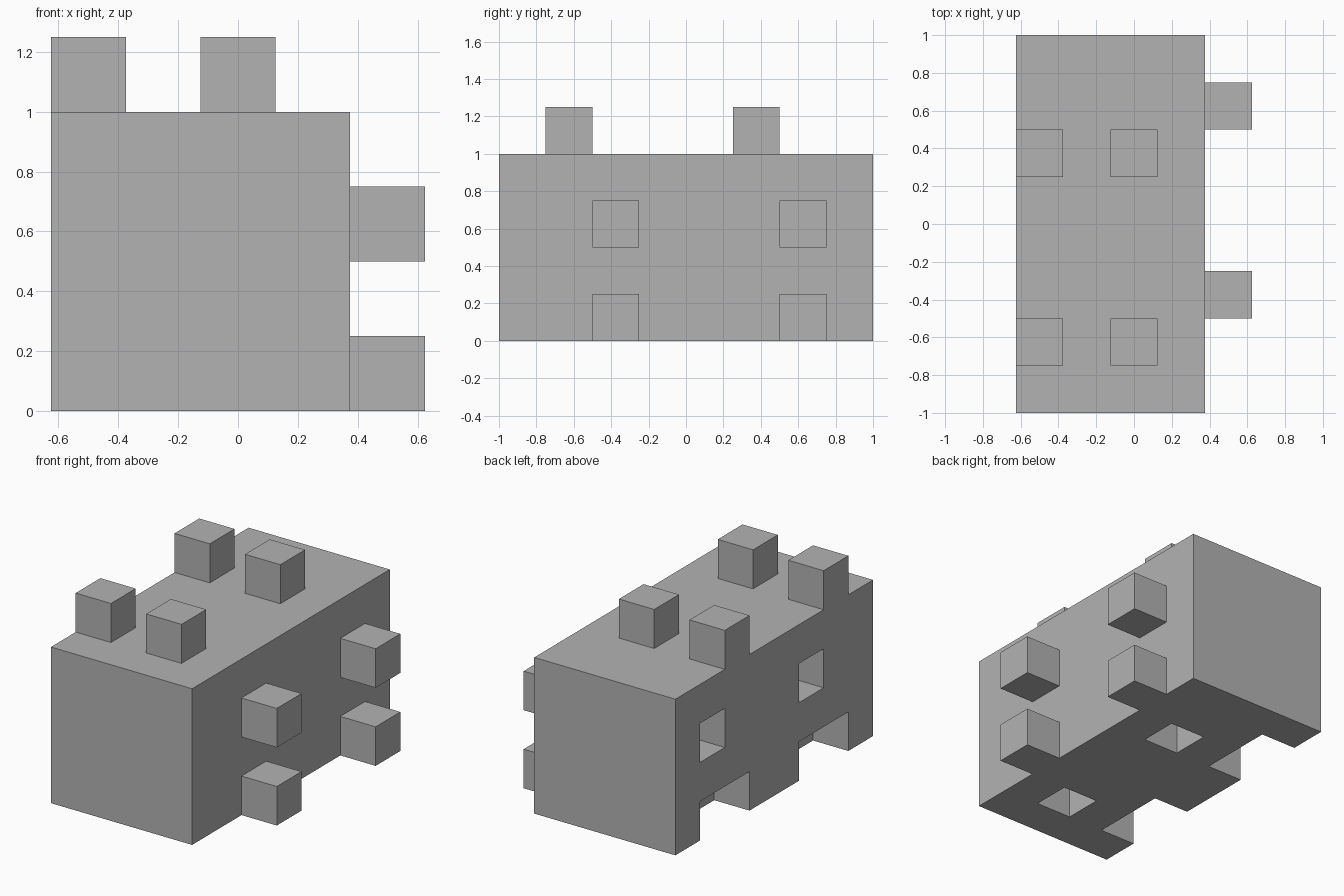
import bpy
import bmesh
from mathutils import Vector

default = bpy.data.objects.get("Cube")
if default:
    bpy.data.objects.remove(default, do_unlink=True)

grey = bpy.data.materials.new("plain grey")
grey.use_nodes = True
colour = (0.45, 0.45, 0.45, 1)
grey.diffuse_color = colour
grey.node_tree.nodes["Principled BSDF"].inputs["Base Color"].default_value = colour

STUD = 0.25
LEFT, RIGHT = -0.625, 0.375      # block sides in x
PITCH = 1.0                      # the pattern repeats once along y


def add_box(bm, low, high, open_dir=None):
    """Box between two corners; open_dir removes the side facing that way."""
    low, high = Vector(low), Vector(high)
    verts = bmesh.ops.create_cube(bm, size=1)["verts"]
    for v in verts:
        v.co = (low + high) / 2 + v.co * (high - low)
    if open_dir:
        faces = {f for v in verts for f in v.link_faces}
        bm.normal_update()
        hidden = [f for f in faces if f.normal.dot(Vector(open_dir)) > 0.9]
        bmesh.ops.delete(bm, geom=hidden, context="FACES_ONLY")


def make_object(name, boxes):
    bm = bmesh.new()
    for box in boxes:
        add_box(bm, *box)
    mesh = bpy.data.meshes.new(name)
    bm.to_mesh(mesh)
    bm.free()
    mesh.materials.append(grey)
    obj = bpy.data.objects.new(name, mesh)
    bpy.context.collection.objects.link(obj)
    return obj


# Main block
block = make_object("block", [((LEFT, -1, 0), (RIGHT, 1, 1))])

# Sockets: side holes, underside holes, and corner notches where both meet
sockets = []
for y in (-0.75, -0.75 + PITCH):
    sockets += [
        ((LEFT - 0.1, y + STUD, 0.5), (LEFT + STUD, y + 2 * STUD, 0.75)),
        ((-0.125, y, -0.1), (0.125, y + STUD, STUD)),
        ((LEFT - 0.1, y, -0.1), (LEFT + STUD, y + 2 * STUD, STUD)),
    ]
cutter = make_object("socket_cutter", sockets)
cutter.hide_render = True
cut = block.modifiers.new("sockets", "BOOLEAN")
cut.operation = "DIFFERENCE"
cut.solver = "EXACT"
cut.object = cutter
bpy.context.view_layer.objects.active = block
bpy.ops.object.modifier_apply(modifier=cut.name)
bpy.data.objects.remove(cutter, do_unlink=True)

# Top studs and side studs, open where they meet the block
for row, y in (("front", -0.75), ("back", -0.75 + PITCH)):
    make_object(f"{row}_top_studs", [
        ((x, y, 1), (x + STUD, y + STUD, 1 + STUD), (0, 0, -1))
        for x in (LEFT, -0.125)])
    make_object(f"{row}_side_studs", [
        ((RIGHT, y + STUD, z), (RIGHT + STUD, y + 2 * STUD, z + STUD), (-1, 0, 0))
        for z in (0, 0.5)])
